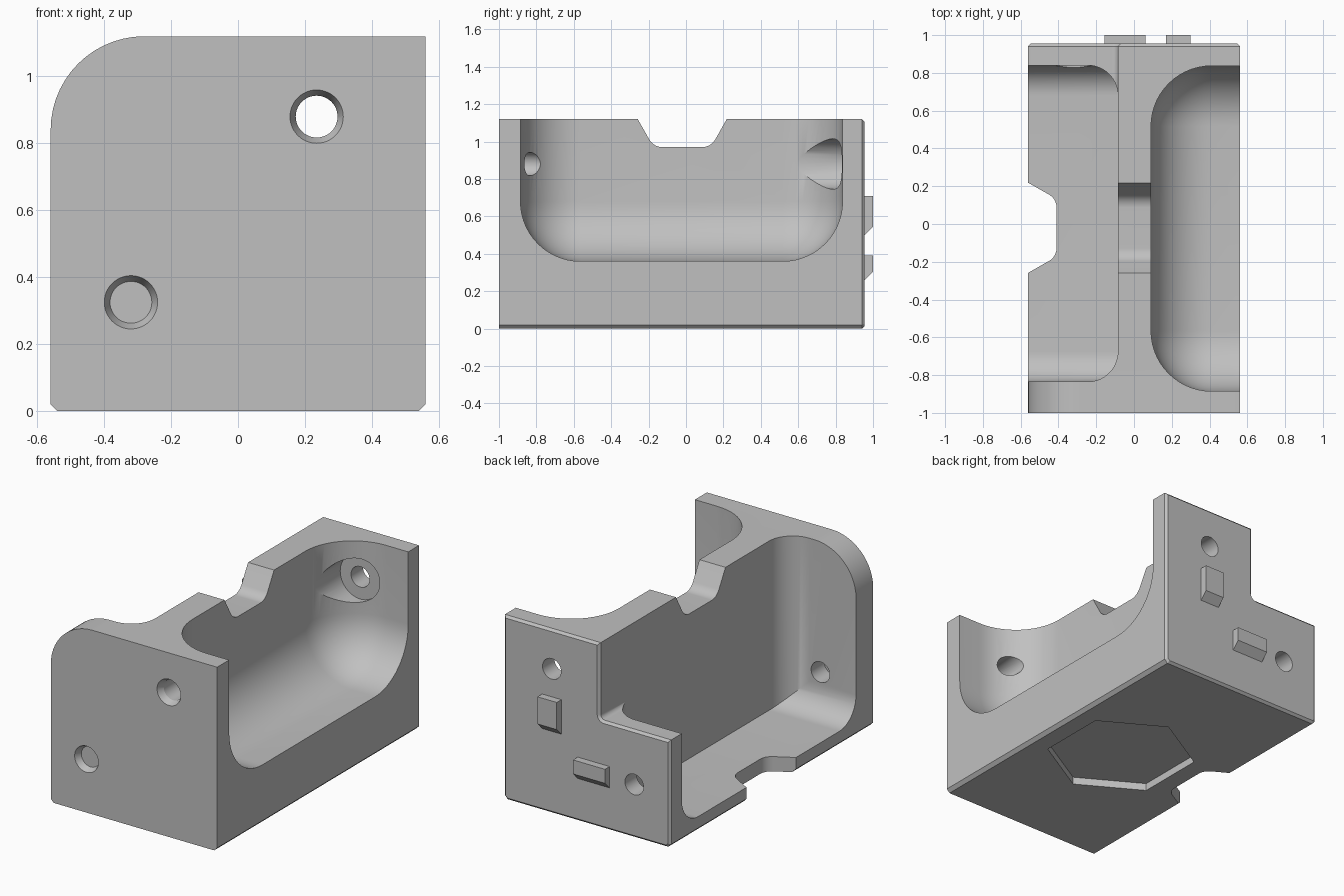
import bpy, bmesh, math
from mathutils import Vector, Matrix

if "Cube" in bpy.data.objects:
    bpy.data.objects.remove(bpy.data.objects["Cube"])

grey = bpy.data.materials.new("plain grey")
grey.use_nodes = True
grey.diffuse_color = (0.53, 0.53, 0.53, 1)
grey.node_tree.nodes["Principled BSDF"].inputs["Base Color"].default_value = grey.diffuse_color


def finish(name, bm):
    bmesh.ops.recalc_face_normals(bm, faces=bm.faces[:])
    mesh = bpy.data.meshes.new(name)
    bm.to_mesh(mesh)
    bm.free()
    mesh.materials.append(grey)
    obj = bpy.data.objects.new(name, mesh)
    bpy.context.collection.objects.link(obj)
    return obj


def rounded(corners, steps=14):
    """Outline from (u, v, radius) corners, with arcs where radius > 0."""
    out = []
    for i, (u, v, r) in enumerate(corners):
        p = Vector((u, v))
        if r == 0:
            out.append(p)
            continue
        a = (Vector(corners[i - 1][:2]) - p).normalized()
        b = (Vector(corners[(i + 1) % len(corners)][:2]) - p).normalized()
        half = a.angle(b) / 2
        centre = p + (a + b).normalized() * (r / math.sin(half))
        start = p + a * (r / math.tan(half)) - centre
        end = p + b * (r / math.tan(half)) - centre
        sweep = math.pi - 2 * half
        for k in range(steps + 1):
            t = k / steps
            out.append(centre + (start * math.sin((1 - t) * sweep)
                                 + end * math.sin(t * sweep)) / math.sin(sweep))
    return out


def prism(name, outline, axis, lo, hi, chamfer_end=0):
    """Extrude a 2D outline along an axis, optionally chamfering the far end."""
    def place(p, h):
        return {"x": (h, p[0], p[1]), "y": (p[0], h, p[1]), "z": (p[0], p[1], h)}[axis]
    bm = bmesh.new()
    face = bm.faces.new([bm.verts.new(place(p, lo)) for p in outline])
    ext = bmesh.ops.extrude_face_region(bm, geom=[face])["geom"]
    shift = Vector(place((0, 0), hi - lo))
    bmesh.ops.translate(bm, verts=[g for g in ext if isinstance(g, bmesh.types.BMVert)], vec=shift)
    bmesh.ops.recalc_face_normals(bm, faces=bm.faces[:])
    if chamfer_end:
        cap = [g for g in ext if isinstance(g, bmesh.types.BMFace)][0]
        bmesh.ops.bevel(bm, geom=list(cap.edges), offset=chamfer_end, segments=1, affect='EDGES')
    return finish(name, bm)


def pocket(name, lo, hi, radius, pick):
    """Box cutter whose picked edges are rounded."""
    bm = bmesh.new()
    bmesh.ops.create_cube(bm, size=1)
    lo, hi = Vector(lo), Vector(hi)
    for v in bm.verts:
        v.co = Vector([lo[i] if v.co[i] < 0 else hi[i] for i in range(3)])
    edges = [e for e in bm.edges if pick((e.verts[0].co + e.verts[1].co) / 2)]
    bmesh.ops.bevel(bm, geom=edges, offset=radius, segments=14, profile=0.5,
                    affect='EDGES', clamp_overlap=False)
    return finish(name, bm)


def rod(name, x, z, y0, y1, r0, r1):
    bm = bmesh.new()
    turn = Matrix.Translation((x, (y0 + y1) / 2, z)) @ Matrix.Rotation(-math.pi / 2, 4, 'X')
    bmesh.ops.create_cone(bm, cap_ends=True, segments=48, radius1=r0, radius2=r1,
                          depth=y1 - y0, matrix=turn)
    return finish(name, bm)


def combine(target, tool, operation):
    mod = target.modifiers.new(tool.name, 'BOOLEAN')
    mod.operation, mod.solver, mod.object = operation, 'EXACT', tool
    bpy.context.view_layer.objects.active = target
    bpy.ops.object.modifier_apply(modifier=mod.name)
    bpy.data.objects.remove(tool)


W, H, BACK, C = 0.56, 1.12, 0.955, 0.02
WEB_L, WEB_R, STEP = 0.09, -0.085, 0.655
base = [(-W, C, 0), (C - W, 0, 0), (W - C, 0, 0), (W, C, 0)]

# Body: full front block joined to a stepped back block
body = prism("holder_body", rounded(base + [(W, H, 0), (-W, H, 0.28)]), "y", -1, 0)
back = prism("back_block", rounded(base + [(W, H, 0), (WEB_R, H, 0), (WEB_R, STEP, 0.03), (-W, STEP, 0)]),
             "y", -0.1, BACK, 0.014)
combine(body, back, 'UNION')

# Two open pockets either side of the central web
left_lo, right_hi = (WEB_L, -0.885, 0.36), (WEB_R, 0.84, 0.09)
left = pocket("left_pocket", left_lo, (1.2, 0.837, 1.9), 0.32,
              lambda m: m.x < 1.1 and m.z < 1.8 and
              (m.x < 0.1) + (m.z < 0.4) + (m.y < -0.8 or m.y > 0.8) >= 2)
right = pocket("right_pocket", (-1.2, -0.835, 0.09), (WEB_R, 0.84, 1.9), 0.16,
               lambda m: abs(m.y) > 0.8 and (m.x > -0.1 or m.z < 0.1) and m.z < 1.8 and m.x > -1.1)
combine(body, left, 'DIFFERENCE')
combine(body, right, 'DIFFERENCE')


# Matching finger notches in the web top and the floor edge
def notch(level, direction):
    points = [(0.275, -0.1, 0), (0.133, 0.15, 0.08), (-0.173, 0.15, 0.08), (-0.315, -0.1, 0)]
    return rounded([(y, level + direction * d, r) for y, d, r in points])


combine(body, prism("web_notch", notch(H, -1), "x", -0.3, 0.3), 'DIFFERENCE')
floor_notch = [(v, u) for u, v in notch(-W, 1)]
combine(body, prism("floor_notch", floor_notch, "z", -0.2, 0.3), 'DIFFERENCE')

# Screw holes with a front countersink and head clearance at the back wall
for x, z, seat in ((0.235, 0.88, 0.84), (-0.32, 0.325, 0.843)):
    combine(body, rod("head_clearance", x, z, 0.5, seat, 0.135, 0.135), 'DIFFERENCE')
    combine(body, rod("screw_hole", x, z, -1.2, 1.2, 0.0625, 0.0625), 'DIFFERENCE')
    combine(body, rod("countersink", x, z, -1.01, -0.96, 0.084, 0.0625), 'DIFFERENCE')

# Shallow hexagonal recess under the base
hexagon = [(0.065 + 0.425 * math.sin(k * math.pi / 3), -0.04 + 0.425 * math.cos(k * math.pi / 3))
           for k in range(6)]
combine(body, prism("base_recess", hexagon, "z", -0.1, 0.045), 'DIFFERENCE')

# Locating tabs on the back, sloped underneath
for name, x0, x1, z0, z1 in (("upper_tab", 0.17, 0.3, 0.5, 0.71), ("lower_tab", -0.155, 0.06, 0.26, 0.39)):
    side = [(BACK - 0.01, z0 - 0.01), (1, z0 + 0.045), (1, z1), (BACK - 0.01, z1)]
    prism(name, side, "x", x0, x1)

# Smooth the fillets, keep the hard edges
bpy.ops.object.select_all(action='DESELECT')
body.select_set(True)
bpy.context.view_layer.objects.active = body
bpy.ops.object.shade_smooth_by_angle(angle=math.radians(30))
